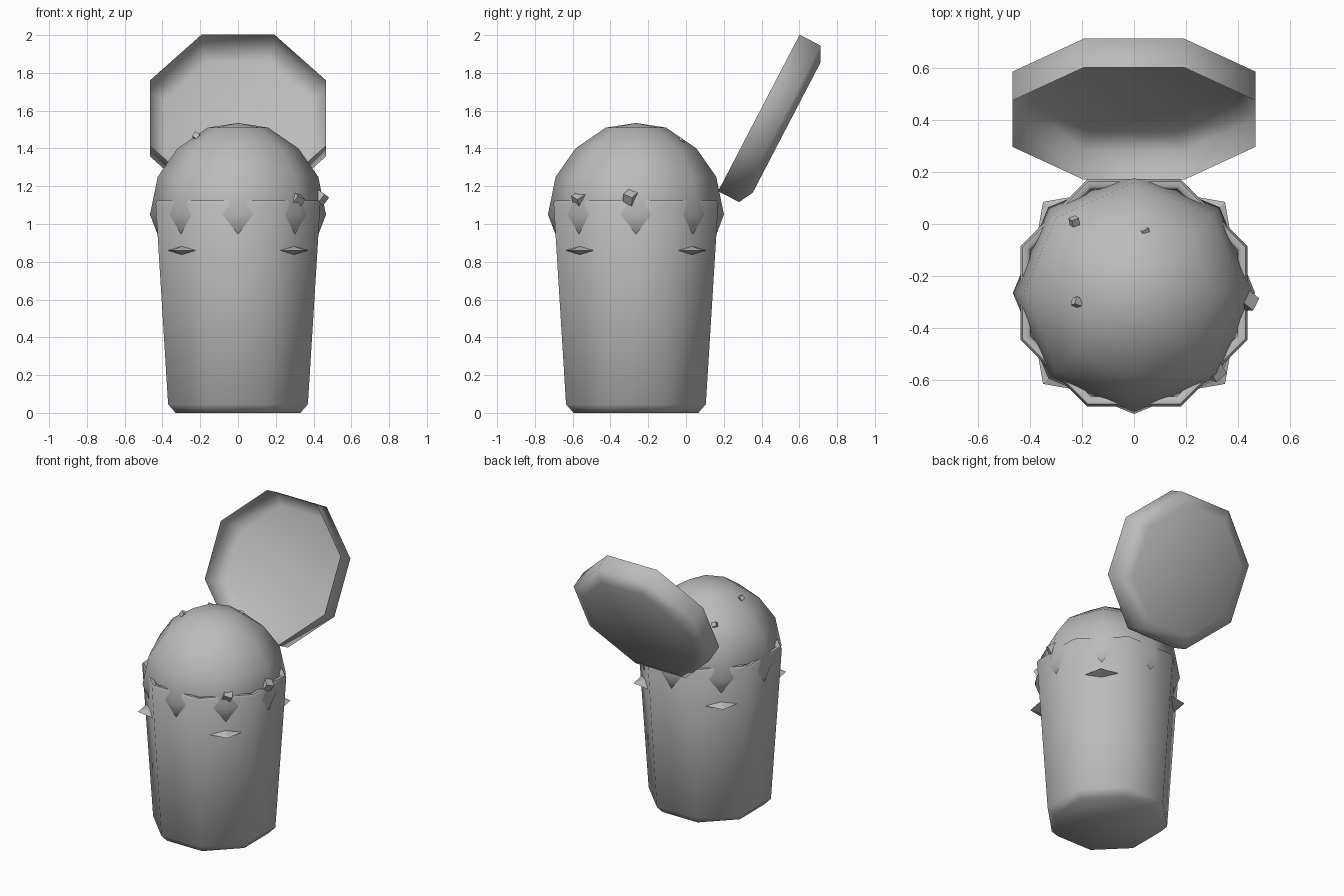
import bpy, bmesh, math
from mathutils import Vector, Matrix

old = bpy.data.objects.get("Cube")
if old:
    bpy.data.objects.remove(old, do_unlink=True)

grey = bpy.data.materials.new("plain_grey")
grey.use_nodes = True
grey.diffuse_color = (0.5, 0.5, 0.5, 1)
grey.node_tree.nodes["Principled BSDF"].inputs["Base Color"].default_value = (0.5, 0.5, 0.5, 1)

CENTRE_Y = -0.265
FLAT = 1 / math.cos(math.pi / 8)   # flat-to-flat radius -> corner radius


def finish(bm, name, angle=None):
    me = bpy.data.meshes.new(name)
    bm.to_mesh(me)
    bm.free()
    me.materials.append(grey)
    ob = bpy.data.objects.new(name, me)
    bpy.context.collection.objects.link(ob)
    if angle:
        bpy.ops.object.select_all(action='DESELECT')
        ob.select_set(True)
        bpy.context.view_layer.objects.active = ob
        bpy.ops.object.shade_smooth_by_angle(angle=math.radians(angle))
    return ob


def lathe(profile, turn, scale=1.0):
    """Eight-sided body from (radius, height) points; radius 0 closes an end."""
    bm = bmesh.new()
    rings = []
    for r, z in profile:
        if r == 0:
            rings.append([bm.verts.new((0, 0, z))] * 8)
        else:
            rings.append([bm.verts.new((r * scale * math.cos(turn + k * math.pi / 4),
                                        r * scale * math.sin(turn + k * math.pi / 4), z))
                          for k in range(8)])
    for a, b in zip(rings, rings[1:]):
        for k in range(8):
            j = (k + 1) % 8
            bm.faces.new(list(dict.fromkeys((a[k], a[j], b[j], b[k]))))
    bmesh.ops.recalc_face_normals(bm, faces=bm.faces)
    return bm, rings


# Bin: tapered octagonal bucket with a rounded rim
bm, _ = lathe([(0, 0), (0.33, 0), (0.37, 0.045), (0.436, 1.11), (0.428, 1.125),
               (0.408, 1.125), (0.398, 1.11), (0.35, 0.06), (0, 0.06)], math.pi / 8, FLAT)
bmesh.ops.translate(bm, verts=bm.verts, vec=(0, CENTRE_Y, 0))
finish(bm, "bin", 60)

# Heap: faceted dome whose corners poke through the bin walls
bm, rings = lathe([(0, 1.535), (0.16, 1.51), (0.32, 1.4), (0.425, 1.25), (0.466, 1.05),
                   (0.42, 0.93), (0, 0.7)], 0)
bulge = rings[3][3]                       # raised corner at the back right
bulge.co = Vector((-0.3, 0.29, 1.33))
bmesh.ops.translate(bm, verts=bm.verts, vec=(0, CENTRE_Y, 0))
finish(bm, "heap", 80)

# Lid: hollow octagonal cap leaning open behind the bin
bm, _ = lathe([(0.467, 0), (0.467, 0.125), (0.39, 0.166), (0, 0.166)], math.pi / 8, FLAT)
slope = Vector((0, 0.462, 0.887)).normalized()
depth = Vector((0, slope.z, -slope.y))
side = slope.cross(depth)
frame = Matrix((side, slope, depth)).transposed().to_4x4()
if frame.determinant() < 0:
    frame = frame @ Matrix.Scale(-1, 4, (1, 0, 0))
bmesh.ops.transform(bm, matrix=Matrix.Translation((0, 0.386, 1.588)) @ frame, verts=bm.verts)
finish(bm, "lid", 70)

# Spikes: flat points through the four diagonal walls
for sx in (-1, 1):
    for sy in (-1, 1):
        out = Vector((sx, sy, 0)).normalized()
        across = Vector((-out.y, out.x, 0))
        base = Vector((0, CENTRE_Y, 0.86)) + out * 0.40
        up = Vector((0, 0, 0.028))
        bm = bmesh.new()
        tip = bm.verts.new(base + out * 0.095)
        ring = [bm.verts.new(base + d) for d in (across * 0.135, up, -across * 0.135, -up)]
        for k in range(4):
            bm.faces.new((ring[k], ring[(k + 1) % 4], tip))
        bm.faces.new(ring)
        bmesh.ops.recalc_face_normals(bm, faces=bm.faces)
        finish(bm, "wall_spike")

# Scraps: small tilted blocks on the rim and corners showing in the heap
scraps = [((0.31, -0.565, 1.13), 0.055, 0.5), ((0.435, -0.295, 1.14), 0.055, 0.9),
          ((-0.07, -0.46, 1.425), 0.04, 0.7), ((0.04, -0.03, 1.435), 0.03, 0.3),
          ((-0.22, -0.3, 1.465), 0.03, 1.2), ((-0.23, 0.01, 1.40), 0.03, 0.2)]
for place, size, turn in scraps:
    bm = bmesh.new()
    bmesh.ops.create_cube(bm, size=size)
    spin = Matrix.Rotation(turn, 4, 'Z') @ Matrix.Rotation(0.5, 4, 'X') @ Matrix.Rotation(0.4, 4, 'Y')
    bmesh.ops.transform(bm, matrix=Matrix.Translation(place) @ spin, verts=bm.verts)
    finish(bm, "scrap")
